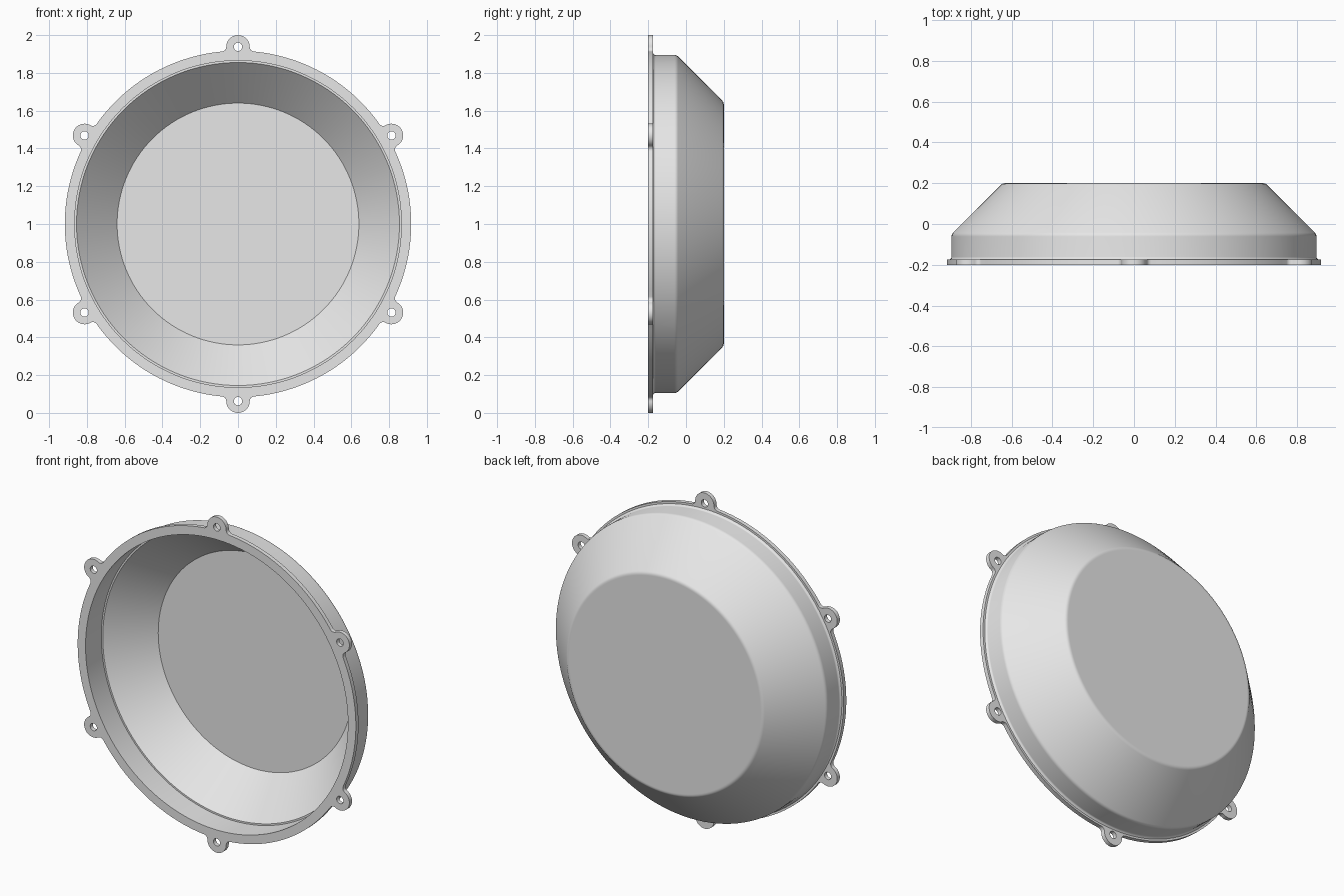
import bpy, bmesh, math
from math import pi, cos, sin, radians
from mathutils import Vector

cube = bpy.data.objects.get("Cube")
if cube:
    bpy.data.objects.remove(cube, do_unlink=True)

SEGMENTS = 128
CENTRE_Z = 1.0
FRONT, FLANGE_BACK, BACK = -0.2, -0.175, 0.2
OPENING_R = 0.865

grey = bpy.data.materials.new("plain grey")
grey.use_nodes = True
grey.diffuse_color = (0.8, 0.8, 0.8, 1)
grey.node_tree.nodes["Principled BSDF"].inputs["Base Color"].default_value = (0.8, 0.8, 0.8, 1)


def finish(obj):
    """Give the part its colour and smooth shading with sharp edges."""
    obj.data.materials.clear()
    obj.data.materials.append(grey)
    bpy.ops.object.select_all(action='DESELECT')
    obj.select_set(True)
    bpy.context.view_layer.objects.active = obj
    bpy.ops.object.shade_smooth_by_angle(angle=radians(30))


def arc(centre, radius, start, end, steps):
    return [Vector((centre[0] + radius * cos(start + (end - start) * i / steps),
                    centre[1] + radius * sin(start + (end - start) * i / steps)))
            for i in range(steps + 1)]


def rounded(profile, steps=4):
    """Round profile corners given as (radius from axis, y, corner cut)."""
    points = []
    for i, (r, y, cut) in enumerate(profile):
        p = Vector((r, y))
        if not cut:
            points.append(p)
            continue
        a = p + (Vector(profile[i - 1][:2]) - p).normalized() * cut
        b = p + (Vector(profile[i + 1][:2]) - p).normalized() * cut
        for k in range(steps + 1):
            t = k / steps
            points.append(a * (1 - t) ** 2 + p * 2 * t * (1 - t) + b * t * t)
    return points


# Dish: inner floor, inner slope, ledge, rim, outer wall, outer slope, back
profile = rounded([
    (0.64, 0.163, 0),
    (0.855, -0.052, 0),
    (OPENING_R, -0.052, 0),
    (OPENING_R, FLANGE_BACK, 0),
    (0.905, FLANGE_BACK, 0),
    (0.895, FLANGE_BACK + 0.008, 0.006),
    (0.895, -0.05, 0.012),
    (0.645, BACK, 0.012),
    (0.63, BACK, 0),
])
bm = bmesh.new()
rings = [[bm.verts.new((r * cos(2 * pi * i / SEGMENTS), y,
                        CENTRE_Z + r * sin(2 * pi * i / SEGMENTS)))
          for i in range(SEGMENTS)] for r, y in profile]
for a, b in zip(rings, rings[1:]):
    for i in range(SEGMENTS):
        j = (i + 1) % SEGMENTS
        bm.faces.new((a[i], a[j], b[j], b[i]))
bm.faces.new(rings[0])
bm.faces.new(rings[-1])
bmesh.ops.recalc_face_normals(bm, faces=bm.faces)
mesh = bpy.data.meshes.new("dish")
bm.to_mesh(mesh)
bm.free()
dish = bpy.data.objects.new("dish", mesh)
bpy.context.collection.objects.link(dish)
finish(dish)

# Flange outline: rim arcs joined to six lugs by small fillets
RIM_R, LUG_R, LUG_D, FILLET, HOLE_R = 0.917, 0.062, 0.938, 0.025, 0.022
a, b = RIM_R + FILLET, LUG_R + FILLET
swing = math.acos((a * a + LUG_D ** 2 - b * b) / (2 * a * LUG_D))
fillet_centre = Vector((a * cos(swing), a * sin(swing)))
to_lug = Vector((LUG_D, 0)) - fillet_centre
lug_angle = math.atan2(-to_lug.y, -to_lug.x)
lug_side = arc((LUG_D, 0), LUG_R, 0, lug_angle, 12)
fillet = arc(fillet_centre, FILLET, math.atan2(to_lug.y, to_lug.x), swing - pi, 6)
if abs(math.atan2(to_lug.y, to_lug.x) - (swing - pi)) > pi:
    fillet = arc(fillet_centre, FILLET, math.atan2(to_lug.y, to_lug.x), swing + pi, 6)
upper = lug_side + fillet[1:]
lower = [Vector((p.x, -p.y)) for p in reversed(upper[1:])]
rim = arc((0, 0), RIM_R, swing, pi / 3 - swing, 18)[1:-1]
sector = lower + upper + rim


def turned(p, angle):
    return Vector((p.x * cos(angle) - p.y * sin(angle), p.x * sin(angle) + p.y * cos(angle)))


angles = [pi / 2 + k * pi / 3 for k in range(6)]
loops = [[turned(p, t) for t in angles for p in sector],
         arc((0, 0), OPENING_R, 0, 2 * pi, SEGMENTS)[:-1]]
loops += [arc((LUG_D * cos(t), LUG_D * sin(t)), HOLE_R, 0, 2 * pi, 24)[:-1] for t in angles]

# Flange plate with its opening and screw holes
curve = bpy.data.curves.new("flange_outline", 'CURVE')
curve.dimensions = '2D'
curve.fill_mode = 'BOTH'
curve.extrude = (FLANGE_BACK - FRONT) / 2
for loop in loops:
    spline = curve.splines.new('POLY')
    spline.points.add(len(loop) - 1)
    for point, p in zip(spline.points, loop):
        point.co = (p.x, p.y, 0, 1)
    spline.use_cyclic_u = True
flange = bpy.data.objects.new("mounting_flange", curve)
bpy.context.collection.objects.link(flange)
flange.rotation_euler.x = pi / 2
flange.location = (0, (FRONT + FLANGE_BACK) / 2, CENTRE_Z)
bpy.ops.object.select_all(action='DESELECT')
flange.select_set(True)
bpy.context.view_layer.objects.active = flange
bpy.ops.object.convert(target='MESH')
flange = bpy.context.view_layer.objects.active
bm = bmesh.new()
bm.from_mesh(flange.data)
bmesh.ops.remove_doubles(bm, verts=bm.verts, dist=0.0001)
bmesh.ops.recalc_face_normals(bm, faces=bm.faces)
bm.to_mesh(flange.data)
bm.free()
finish(flange)
